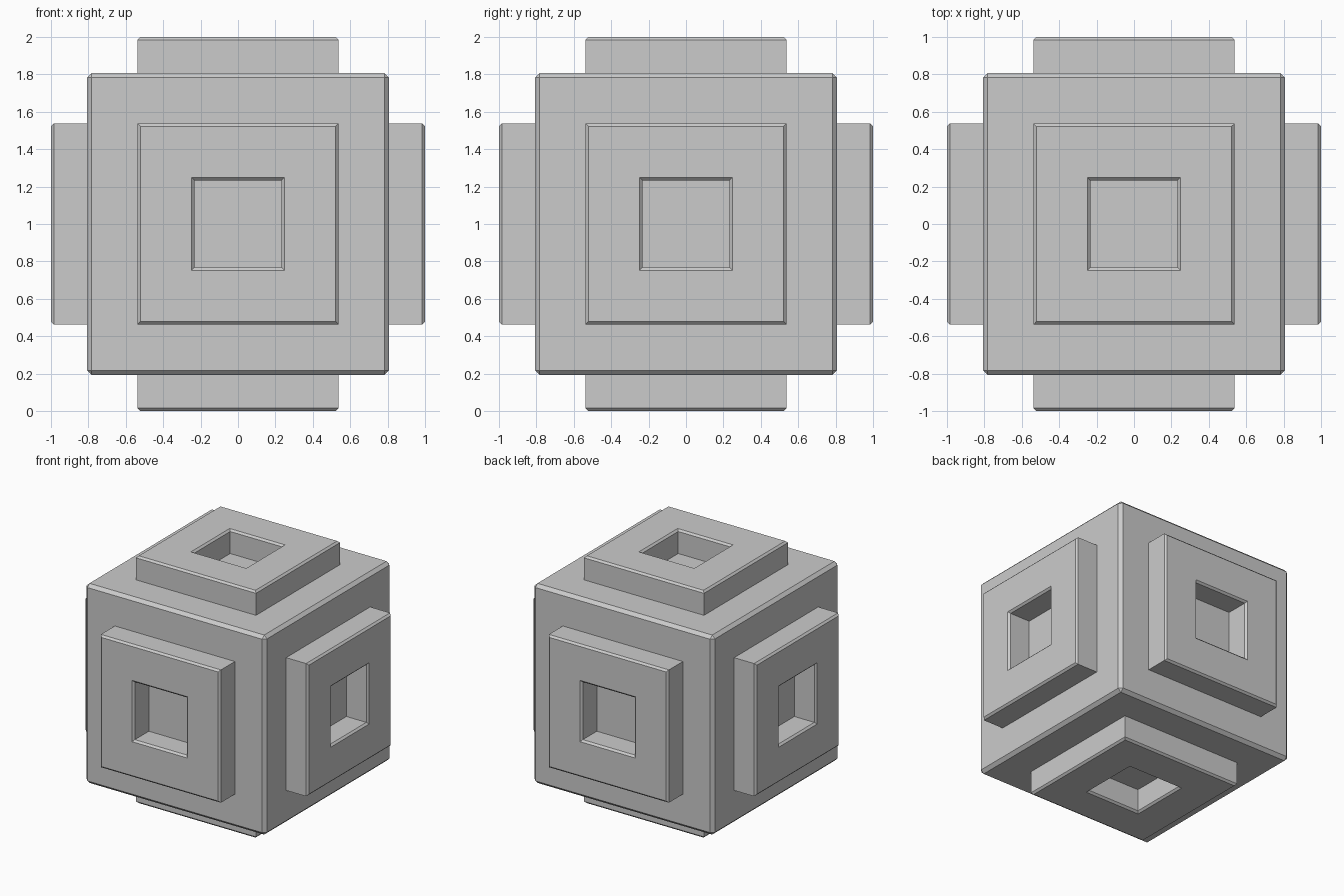
import bpy, bmesh
from math import radians
from mathutils import Matrix, Vector

if "Cube" in bpy.data.objects:
    bpy.data.objects.remove(bpy.data.objects["Cube"])

CORE = 0.807      # half size of the central cube
OUTER = 0.537     # half size of a raised frame
HOLE = 0.233      # half size of the recess
CH = 0.015        # chamfer on the frame edges
CENTRE = Matrix.Translation((0, 0, 1))


def finish(bm, name):
    bmesh.ops.recalc_face_normals(bm, faces=bm.faces)
    mesh = bpy.data.meshes.new(name)
    bm.to_mesh(mesh)
    bm.free()
    obj = bpy.data.objects.new(name, mesh)
    bpy.context.collection.objects.link(obj)
    return obj


# Central cube with chamfered edges
bm = bmesh.new()
bmesh.ops.create_cube(bm, size=2 * CORE, matrix=CENTRE)
bmesh.ops.bevel(bm, geom=list(bm.edges), offset=0.025, segments=1,
                profile=0.5, affect='EDGES')
finish(bm, "core_cube")


# Square frame: a closed (half width, height) profile swept round four corners
def square_frame(name, rotation):
    base = CORE - 0.01
    profile = [(HOLE, base), (OUTER, base), (OUTER, 1 - CH), (OUTER - CH, 1),
               (HOLE + CH, 1), (HOLE, 1 - CH)]
    bm = bmesh.new()
    loops = [[bm.verts.new(CENTRE @ rotation @ Vector((sx * r, sy * r, h)))
              for sx, sy in ((-1, -1), (1, -1), (1, 1), (-1, 1))]
             for r, h in profile]
    for a, b in zip(loops, loops[1:] + loops[:1]):
        for i in range(4):
            j = (i + 1) % 4
            bm.faces.new((a[i], a[j], b[j], b[i]))
    finish(bm, name)


# One raised frame on each side of the cube; the cube face is the recess floor
for name, axis, angle in (("top_frame", 'X', 0), ("bottom_frame", 'X', 180),
                          ("front_frame", 'X', 90), ("back_frame", 'X', -90),
                          ("right_frame", 'Y', 90), ("left_frame", 'Y', -90)):
    square_frame(name, Matrix.Rotation(radians(angle), 4, axis))
